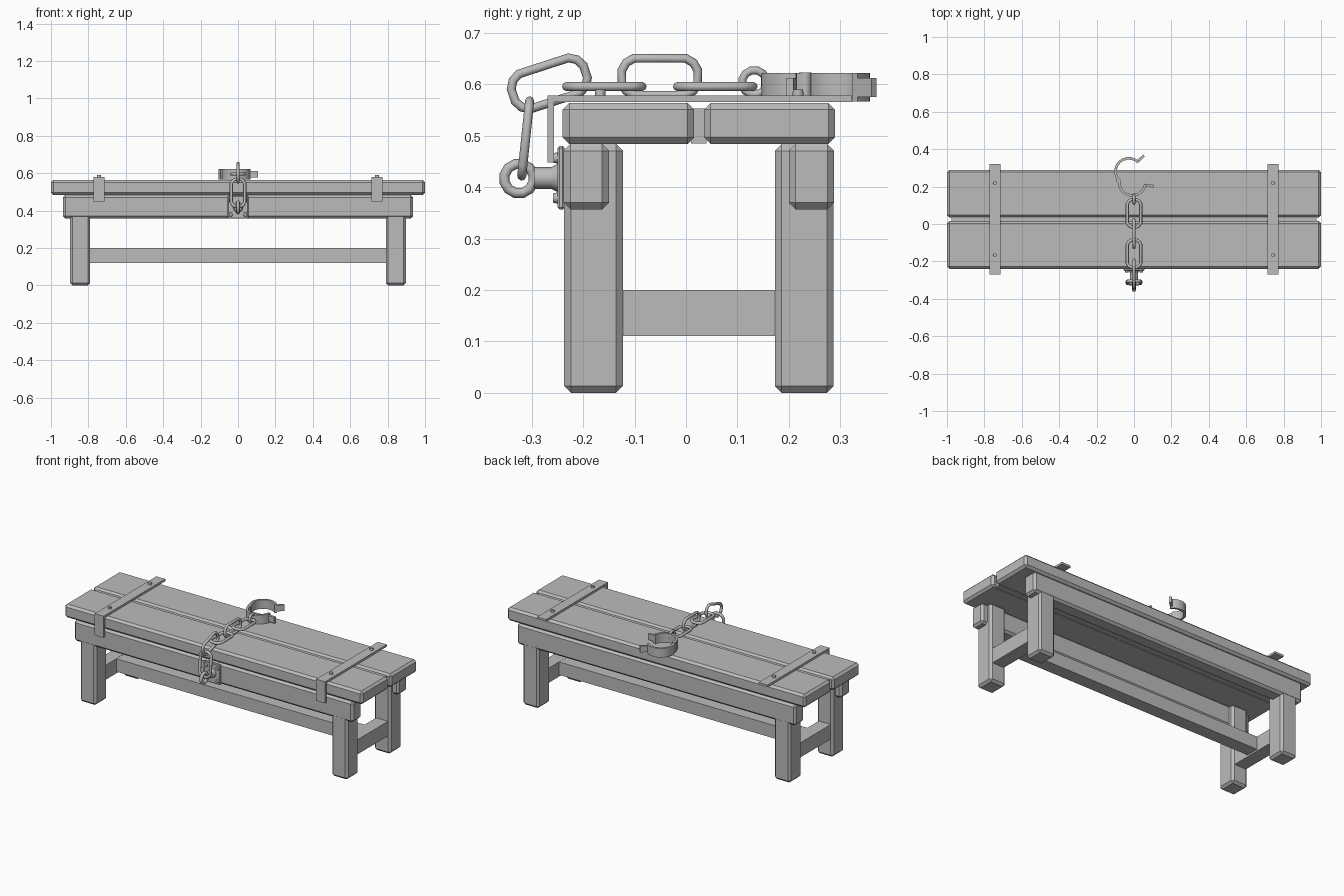
import bpy, bmesh
from math import sin, cos, pi, radians
from mathutils import Matrix, Vector

cube = bpy.data.objects.get("Cube")
if cube:
    bpy.data.objects.remove(cube, do_unlink=True)

grey = bpy.data.materials.new("plain grey")
grey.use_nodes = True
GREY = (0.5, 0.5, 0.5, 1)
grey.diffuse_color = GREY
grey.node_tree.nodes["Principled BSDF"].inputs["Base Color"].default_value = GREY


def add_object(name, data):
    data.materials.append(grey)
    obj = bpy.data.objects.new(name, data)
    bpy.context.collection.objects.link(obj)
    return obj


def from_bmesh(name, bm):
    bmesh.ops.recalc_face_normals(bm, faces=bm.faces)
    mesh = bpy.data.meshes.new(name)
    bm.to_mesh(mesh)
    bm.free()
    return add_object(name, mesh)


def smooth(obj):
    bpy.ops.object.select_all(action="DESELECT")
    obj.select_set(True)
    bpy.context.view_layer.objects.active = obj
    if obj.type == "CURVE":
        bpy.ops.object.convert(target="MESH")
    bpy.ops.object.shade_smooth_by_angle(angle=radians(50))


def box(name, xs, ys, zs, chamfer=0.0):
    """Box between ranges, with optional chamfered edges."""
    bm = bmesh.new()
    bmesh.ops.create_cube(bm, size=1)
    for v in bm.verts:
        v.co = [(r[0] + r[1]) / 2 + c * (r[1] - r[0]) for c, r in zip(v.co, (xs, ys, zs))]
    if chamfer:
        bmesh.ops.bevel(bm, geom=bm.edges[:], offset=chamfer, segments=1, affect="EDGES")
    return from_bmesh(name, bm)


def cylinder(name, base, tip, r1, r2, sides=12):
    base, tip = Vector(base), Vector(tip)
    axis = tip - base
    bm = bmesh.new()
    turn = axis.to_track_quat("Z", "Y").to_matrix().to_4x4()
    bmesh.ops.create_cone(bm, cap_ends=True, segments=sides, radius1=r1, radius2=r2,
                          depth=axis.length, matrix=Matrix.Translation((base + tip) / 2) @ turn)
    smooth(from_bmesh(name, bm))


def loop(name, half_length, half_width, corner, tube, matrix):
    """Closed rod: a rounded rectangle in its own XY plane."""
    pts = []
    for quarter, (sx, sy) in enumerate(((1, 1), (-1, 1), (-1, -1), (1, -1))):
        for step in range(3):
            a = (quarter + (step + 0.5) / 3) * pi / 2
            pts.append((sx * (half_length - corner) + corner * cos(a),
                        sy * (half_width - corner) + corner * sin(a), 0, 1))
    curve = bpy.data.curves.new(name, "CURVE")
    curve.dimensions = "3D"
    curve.bevel_depth = tube
    curve.bevel_resolution = 2
    spline = curve.splines.new("POLY")
    spline.points.add(len(pts) - 1)
    for p, co in zip(spline.points, pts):
        p.co = co
    spline.use_cyclic_u = True
    obj = add_object(name, curve)
    obj.matrix_world = matrix
    smooth(obj)


# Bench top
FRONT, BACK, TOP, MID = -0.238, 0.288, 0.564, 0.025
box("front_plank", (-1, 1), (-0.24, 0.016), (0.484, TOP), 0.013)
box("back_plank", (-1, 1), (0.035, 0.29), (0.484, TOP), 0.013)
box("gap_filler", (-0.975, 0.975), (0.01, 0.04), (0.485, 0.553))

# Aprons, legs and rails
for side, outer, sign in (("front", FRONT, 1), ("back", BACK, -1)):
    box(side + "_apron", (-0.935, 0.935), sorted((outer, outer + sign * 0.088)), (0.357, 0.484), 0.013)
    for end, s in (("left", 1), ("right", -1)):
        box(f"{side}_{end}_leg", sorted((s * 0.79, s * 0.898)),
            sorted((outer + sign * 0.001, outer + sign * 0.115)), (0, 0.484), 0.013)
for end, s in (("left", 1), ("right", -1)):
    box(end + "_side_rail", sorted((s * 0.805, s * 0.885)), (-0.13, 0.18), (0.111, 0.2))
box("long_rail", (-0.82, 0.82), (MID - 0.04, MID + 0.04), (0.121, 0.199))

# Metal straps with rivets
for end, s in (("left", 1), ("right", -1)):
    xs = (s * 0.743 - 0.03, s * 0.743 + 0.03)
    bm = bmesh.new()
    profile = ((0.322, 0.579), (-0.27, 0.579), (-0.27, 0.448),
               (-0.257, 0.448), (-0.257, 0.566), (0.322, 0.566))
    face = bm.faces.new([bm.verts.new((xs[0], y, z)) for y, z in profile])
    grown = bmesh.ops.extrude_face_region(bm, geom=[face])["geom"]
    bmesh.ops.translate(bm, vec=(0.06, 0, 0), verts=[g for g in grown if isinstance(g, bmesh.types.BMVert)])
    from_bmesh(end + "_strap", bm)
    for where, y in (("front", -0.167), ("back", 0.218)):
        cylinder(f"{end}_{where}_rivet", (s * 0.743, y, 0.57), (s * 0.743, y, 0.59), 0.011, 0.01)

# Anchor plate, bolt and eye
box("anchor_plate", (-0.055, 0.055), (-0.25, -0.236), (0.357, 0.48), 0.004)
for i, (sx, z) in enumerate(((-1, 0.379), (1, 0.379), (-1, 0.457), (1, 0.457))):
    cylinder(f"plate_rivet_{i + 1}", (sx * 0.039, -0.245, z), (sx * 0.039, -0.259, z), 0.012, 0.009)
cylinder("bolt_base", (0, -0.245, 0.418), (0, -0.262, 0.418), 0.03, 0.021)
cylinder("bolt", (0, -0.255, 0.418), (0, -0.296, 0.418), 0.021, 0.021)
UPRIGHT = Matrix(((0, 0, 1), (1, 0, 0), (0, 1, 0))).to_4x4()   # loop plane to YZ
FLAT = Matrix(((0, -1, 0), (1, 0, 0), (0, 0, 1))).to_4x4()     # loop length along Y
loop("anchor_eye", 0.029, 0.029, 0.029, 0.01, Matrix.Translation((0, -0.325, 0.417)) @ UPRIGHT)

# Chain: centre y, centre z, slope, plane
links = ((-0.312, 0.495, 84, FLAT), (-0.266, 0.602, 18, UPRIGHT), (-0.159, 0.596, 0, FLAT),
         (-0.051, 0.615, 0, UPRIGHT), (0.057, 0.596, 0, FLAT))
for i, (y, z, slope, plane) in enumerate(links):
    place = Matrix.Translation((0, y, z)) @ Matrix.Rotation(radians(slope), 4, "X") @ plane
    loop(f"chain_link_{i + 1}", 0.075, 0.037, 0.033, 0.0088, place)
loop("cuff_loop", 0.024, 0.024, 0.024, 0.008, Matrix.Translation((0, 0.133, 0.604)) @ UPRIGHT)

# Open cuff: two half bands swung about a hinge
HINGE, R, WALL = Vector((-0.08, 0.232, 0)), 0.071, 0.007
for name, swing, sign in (("near", -7, -1), ("far", 43, 1)):
    turn = Matrix.Translation(HINGE) @ Matrix.Rotation(radians(swing), 4, "Z")
    bm = bmesh.new()
    steps = 10
    rings = []
    for i in range(steps + 1):
        a = sign * pi * i / steps
        rings.append([bm.verts.new(turn @ Vector((R + r * cos(a), r * sin(a), z)))
                      for r, z in ((R - WALL, 0.567), (R + WALL, 0.567), (R + WALL, 0.622), (R - WALL, 0.622))])
    for a, b in zip(rings, rings[1:]):
        for k in range(4):
            bm.faces.new((a[k], a[(k + 1) % 4], b[(k + 1) % 4], b[k]))
    bm.faces.new(rings[0])
    bm.faces.new(rings[-1])
    smooth(from_bmesh(name + "_cuff_half", bm))
    tab = box(name + "_cuff_tab", (2 * R - 0.005, 2 * R + 0.047), sorted((0, sign * 0.014)), (0.576, 0.613))
    tab.matrix_world = turn
cylinder("cuff_hinge", (HINGE.x - 0.003, HINGE.y, 0.566), (HINGE.x - 0.003, HINGE.y, 0.623), 0.012, 0.012)
